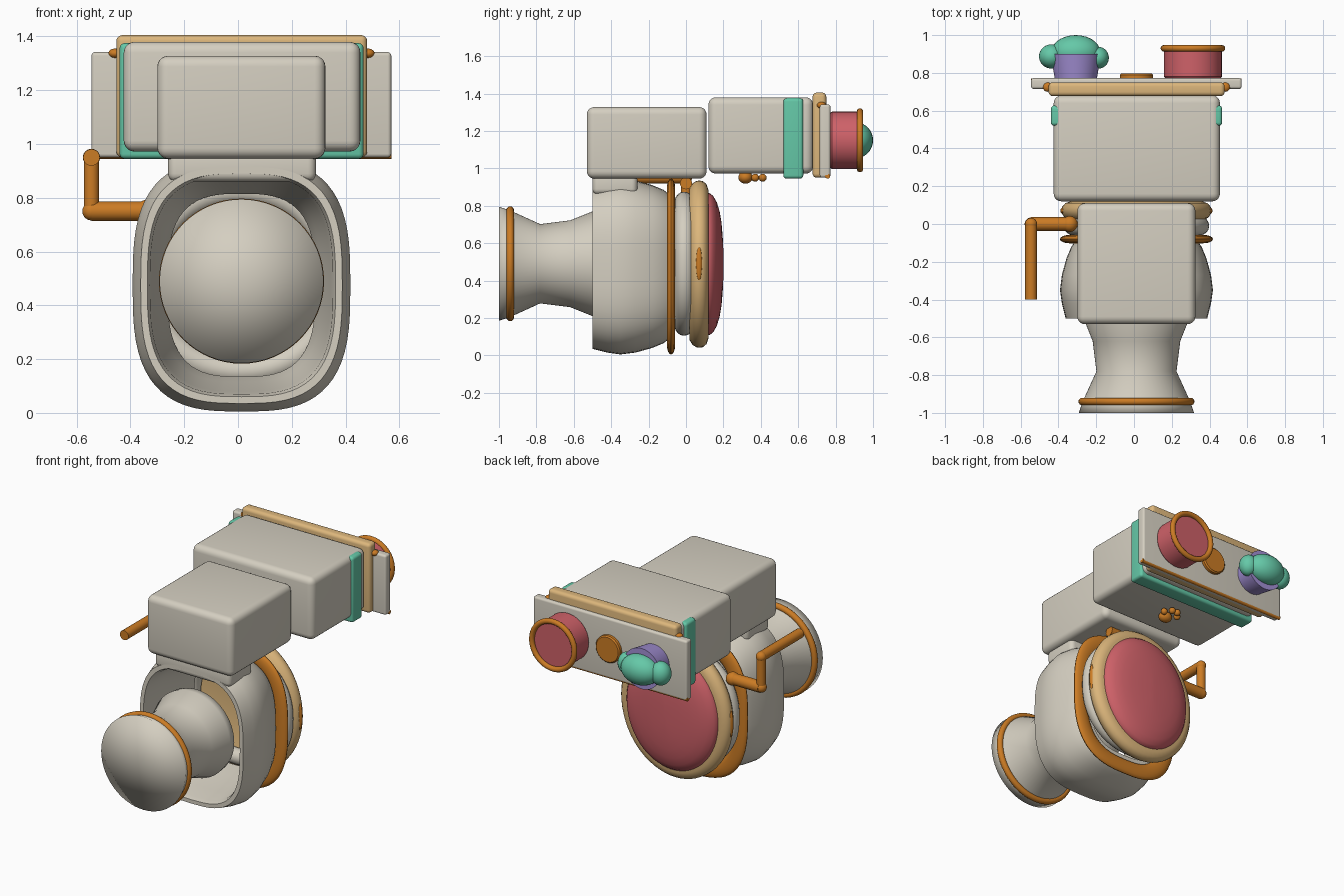
import bpy, bmesh, math
from mathutils import Vector

cube = bpy.data.objects.get("Cube")
if cube:
    bpy.data.objects.remove(cube, do_unlink=True)


def material(name, rgb):
    m = bpy.data.materials.new(name)
    m.use_nodes = True
    m.diffuse_color = (*rgb, 1)
    m.node_tree.nodes["Principled BSDF"].inputs["Base Color"].default_value = (*rgb, 1)
    return m


CREAM = material("cream", (0.66, 0.62, 0.53))
TAN = material("tan", (0.72, 0.47, 0.20))
GOLD = material("gold", (0.60, 0.20, 0.018))
PINK = material("pink", (0.62, 0.12, 0.14))
PURPLE = material("purple", (0.37, 0.28, 0.67))
TEAL = material("teal", (0.13, 0.58, 0.39))
CX = 0.013  # centre line of the body


def finish(name, bm, mat, angle=40):
    bmesh.ops.recalc_face_normals(bm, faces=bm.faces[:])
    me = bpy.data.meshes.new(name)
    bm.to_mesh(me)
    bm.free()
    me.materials.append(mat)
    ob = bpy.data.objects.new(name, me)
    bpy.context.collection.objects.link(ob)
    bpy.ops.object.select_all(action='DESELECT')
    ob.select_set(True)
    bpy.context.view_layer.objects.active = ob
    bpy.ops.object.shade_smooth_by_angle(angle=math.radians(angle))
    return ob


def box(name, mat, x, y, z, bevel):
    bm = bmesh.new()
    bmesh.ops.create_cube(bm, size=1)
    for v in bm.verts:
        for i, (a, b) in enumerate((x, y, z)):
            v.co[i] = (a + b) / 2 + v.co[i] * (b - a)
    bmesh.ops.bevel(bm, geom=bm.edges[:], offset=bevel, segments=5,
                    profile=0.5, affect='EDGES')
    return finish(name, bm, mat)


def loft(name, mat, profile, centre, size=(0, 0), power=2, closed=False, angle=40, n=64):
    """Sweep a (y, outset) profile around a superellipse facing along y."""
    bm = bmesh.new()
    rings = []
    for y, out in profile:
        ring = []
        for k in range(n):
            t = math.tau * k / n
            c, s = math.cos(t), math.sin(t)
            px = math.copysign(abs(c) ** (2 / power), c)
            pz = math.copysign(abs(s) ** (2 / power), s)
            ring.append(bm.verts.new((centre[0] + (size[0] + out) * px, y,
                                      centre[1] + (size[1] + out) * pz)))
        rings.append(ring)
    pairs = list(zip(rings, rings[1:]))
    if closed:
        pairs.append((rings[-1], rings[0]))
    for a, b in pairs:
        for k in range(n):
            j = (k + 1) % n
            bm.faces.new((a[k], a[j], b[j], b[k]))
    if not closed:
        for ring, (y, _) in ((rings[0], profile[0]), (rings[-1], profile[-1])):
            mid = bm.verts.new((centre[0], y, centre[1]))
            for k in range(n):
                bm.faces.new((ring[k], ring[(k + 1) % n], mid))
    return finish(name, bm, mat, angle)


def oval(y, ry, rout, n=16):
    """Closed oval section for a ring."""
    return [(y + ry * math.sin(math.tau * k / n), rout * math.cos(math.tau * k / n))
            for k in range(n)]


def ball(name, mat, loc, r):
    bm = bmesh.new()
    bmesh.ops.create_uvsphere(bm, u_segments=28, v_segments=16, radius=1)
    for v in bm.verts:
        v.co = Vector(loc) + Vector(a * b for a, b in zip(v.co, r))
    return finish(name, bm, mat, 180)


def rod(name, mat, a, b, r):
    a, b = Vector(a), Vector(b)
    bm = bmesh.new()
    bmesh.ops.create_cone(bm, cap_ends=True, segments=24, radius1=r, radius2=r,
                          depth=(b - a).length)
    rot = (b - a).to_track_quat('Z', 'Y')
    for v in bm.verts:
        v.co = rot @ v.co + (a + b) / 2
    return finish(name, bm, mat)


# Pedestal with flared foot and trim
foot = (CX, 0.49)
loft("pedestal", CREAM, [(-1, 0.305), (-0.94, 0.285), (-0.78, 0.212), (-0.62, 0.232),
                         (-0.5, 0.28), (-0.45, 0.275), (-0.41, 0.22), (-0.39, 0.12)],
     foot, angle=180)
loft("pedestal_trim", GOLD, oval(-0.94, 0.02, 0.02), foot, (0.287, 0.287), closed=True)

# Hollow bowl shell, its back trim, rim, seat and lid
body = (CX, 0.475)
loft("bowl_shell", CREAM,
     [(-0.5, -0.03), (-0.42, -0.01), (-0.35, 0), (-0.27, -0.01), (-0.18, -0.035),
      (-0.12, -0.06), (-0.08, -0.09), (-0.08, -0.13), (-0.2, -0.11),
      (-0.35, -0.075), (-0.47, -0.065), (-0.5, -0.055)],
     body, (0.405, 0.47), power=3, closed=True)
loft("bowl_trim", GOLD, oval(-0.08, 0.022, 0.05), body, (0.355, 0.42),
     power=2.8, closed=True)
loft("bowl_rim", CREAM, oval(-0.01, 0.05, 0.05), (CX, 0.49), (0.335, 0.335),
     power=2.2, closed=True)
ring = (CX, 0.488)
loft("seat", TAN, [(0.03, -0.06), (0.02, -0.04), (0.035, -0.015), (0.055, -0.003), (0.07, 0),
                   (0.09, -0.003), (0.11, -0.02), (0.12, -0.05), (0.12, -0.1)],
     ring, (0.397, 0.447))
loft("lid_cushion", PINK, [(0.10, 0), (0.125, 0), (0.145, -0.015), (0.165, -0.05),
                           (0.18, -0.1), (0.19, -0.16), (0.196, -0.23), (0.2, -0.31)],
     ring, (0.33, 0.38), angle=60)
for side, word in ((-1, "right"), (1, "left")):
    ball("seat_inlay_" + word, GOLD, (CX + side * 0.385, 0.07, 0.49), (0.018, 0.018, 0.09))
    rod("hinge_" + word, GOLD, (CX + side * 0.15 - 0.04, 0, 0.92),
        (CX + side * 0.15 + 0.04, 0, 0.92), 0.032)

# Crank handle
crank = [(-0.34, 0, 0.75), (-0.545, 0, 0.75), (-0.545, 0, 0.95), (-0.545, -0.4, 0.95)]
for i, (a, b) in enumerate(zip(crank, crank[1:])):
    rod("handle_bar_%d" % (i + 1), GOLD, a, b, (0.036, 0.028, 0.031)[i])
for i, p in enumerate(crank[:3]):
    ball("handle_joint_%d" % (i + 1), GOLD, p, [(0.042, 0.034, 0.032)[i]] * 3)

# Stacked boxes, band and panels
box("neck", CREAM, (-0.26, 0.29), (-0.5, -0.26), (0.86, 0.97), 0.03)
box("front_tank", CREAM, (-0.3, 0.325), (-0.53, 0.11), (0.945, 1.328), 0.04)
box("rear_tank", CREAM, (-0.425, 0.455), (0.12, 0.68), (0.972, 1.38), 0.04)
box("tank_band", TEAL, (-0.44, 0.467), (0.52, 0.627), (0.945, 1.375), 0.018)
box("tank_lid", TAN, (-0.452, 0.48), (0.677, 0.75), (0.95, 1.405), 0.022)
box("shelf_plate", CREAM, (-0.545, 0.57), (0.715, 0.772), (0.95, 1.342), 0.014)
rod("shelf_rail", GOLD, (-0.545, 0.757, 0.958), (0.57, 0.757, 0.958), 0.013)
for side, word in ((-1, "right"), (1, "left")):
    ball("shelf_peg_" + word, GOLD, (CX + side * 0.47, 0.725, 1.337), (0.025, 0.025, 0.018))

# Flush button
loft("button", GOLD, [(0.76, 0.088), (0.79, 0.088), (0.798, 0.08)], (CX, 1.15))

# Round holder with rim
holder = (0.312, 1.15)
loft("holder", PINK, [(0.765, 0.14), (0.78, 0.153), (0.925, 0.153)], holder)
loft("holder_rim", GOLD, oval(0.93, 0.017, 0.017), holder, (0.154, 0.154), closed=True)

# Plant in its pot
loft("plant_pot", PURPLE, [(0.76, 0.11), (0.85, 0.125), (0.9, 0.133)], (-0.308, 1.15))
ball("foliage_middle", TEAL, (-0.308, 0.91, 1.15), (0.13, 0.09, 0.095))
ball("foliage_right", TEAL, (-0.437, 0.887, 1.15), (0.066, 0.064, 0.075))
ball("foliage_left", TEAL, (-0.19, 0.88, 1.15), (0.057, 0.058, 0.07))

# Paw ornament under the rear tank
ball("paw_pad", GOLD, (CX, 0.318, 0.952), (0.045, 0.038, 0.034))
for i, (dx, y) in enumerate(((-0.052, 0.37), (-0.02, 0.41), (0.02, 0.41), (0.052, 0.37))):
    ball("paw_toe_%d" % (i + 1), GOLD, (CX + dx, y, 0.95), [0.021] * 3)
